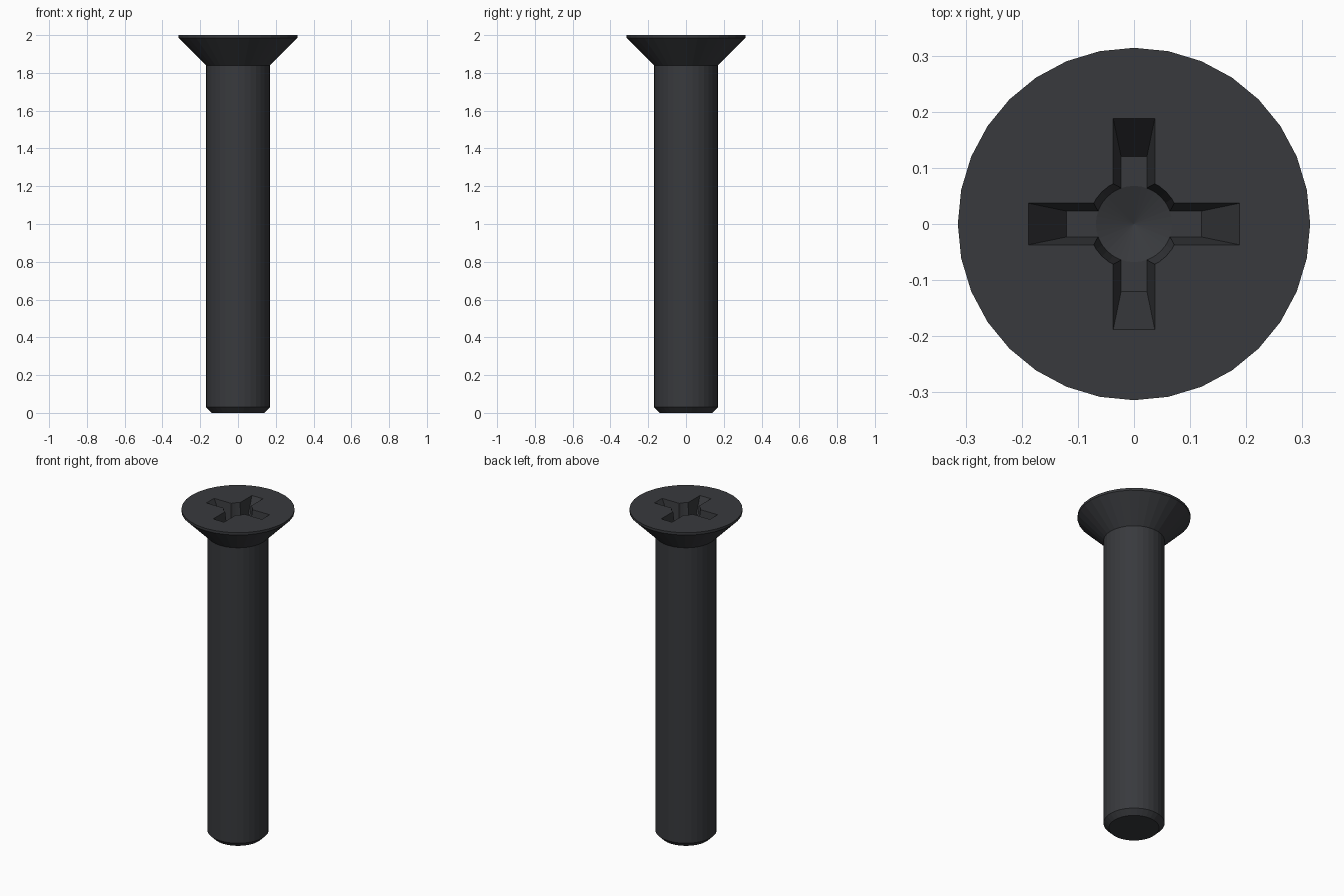
import bpy, bmesh, math

if "Cube" in bpy.data.objects:
    bpy.data.objects.remove(bpy.data.objects["Cube"])

SIDES = 32
FLOOR = 1.87   # depth level of the cross recess


def finish(name, bm):
    bmesh.ops.recalc_face_normals(bm, faces=bm.faces)
    me = bpy.data.meshes.new(name)
    bm.to_mesh(me)
    bm.free()
    ob = bpy.data.objects.new(name, me)
    bpy.context.collection.objects.link(ob)
    return ob


def lathe(name, profile):
    """Closed solid of revolution; radius 0 makes a tip."""
    bm = bmesh.new()
    rings = []
    for r, z in profile:
        n = SIDES if r > 0 else 1
        rings.append([bm.verts.new((r * math.cos(2 * math.pi * i / SIDES),
                                    r * math.sin(2 * math.pi * i / SIDES), z))
                      for i in range(n)])
    for a, b in zip(rings, rings[1:]):
        for i in range(SIDES):
            j = (i + 1) % SIDES
            if len(a) == 1:
                bm.faces.new((a[0], b[j], b[i]))
            else:
                bm.faces.new((a[i], a[j], b[j], b[i]))
    for ring in (rings[0], rings[-1]):
        if len(ring) > 1:
            bm.faces.new(ring)
    return finish(name, bm)


def tapered_bar(name, low, high, z0, z1):
    """Box whose half sizes go from low to high."""
    bm = bmesh.new()
    bmesh.ops.create_cube(bm, size=2)
    for v in bm.verts:
        hx, hy = high if v.co.z > 0 else low
        v.co = (v.co.x * hx, v.co.y * hy, z1 if v.co.z > 0 else z0)
    return finish(name, bm)


# Shank with chamfered end and countersunk head
screw = lathe("countersunk_screw", [(0.14, 0), (0.17, 0.03), (0.17, 1.84),
                                    (0.314, 1.985), (0.314, 2.0)])

# Cross recess: central socket with conical floor, and two tapered slots
k = 0.05 / (2 - FLOOR)   # extend the tapers past the head's top
half_len, half_wid = 0.188 + 0.068 * k, 0.037 + 0.014 * k
low, high = (0.12, 0.023), (half_len, half_wid)
cutters = [
    lathe("socket_cutter", [(0, FLOOR - 0.025), (0.068, FLOOR),
                            (0.081 + 0.013 * k, 2.05)]),
    tapered_bar("slot_cutter_x", low, high, FLOOR, 2.05),
    tapered_bar("slot_cutter_y", low[::-1], high[::-1], FLOOR, 2.05),
]
bpy.context.view_layer.objects.active = screw
for c in cutters:
    c.hide_render = True
    mod = screw.modifiers.new(c.name, 'BOOLEAN')
    mod.operation = 'DIFFERENCE'
    mod.solver = 'EXACT'
    mod.object = c
    bpy.ops.object.modifier_apply(modifier=mod.name)
for c in cutters:
    bpy.data.objects.remove(c)

# Dark metal
mat = bpy.data.materials.new("dark_metal")
mat.diffuse_color = (0.04, 0.042, 0.047, 1)
mat.use_nodes = True
mat.node_tree.nodes["Principled BSDF"].inputs["Base Color"].default_value = mat.diffuse_color
screw.data.materials.clear()
screw.data.materials.append(mat)
